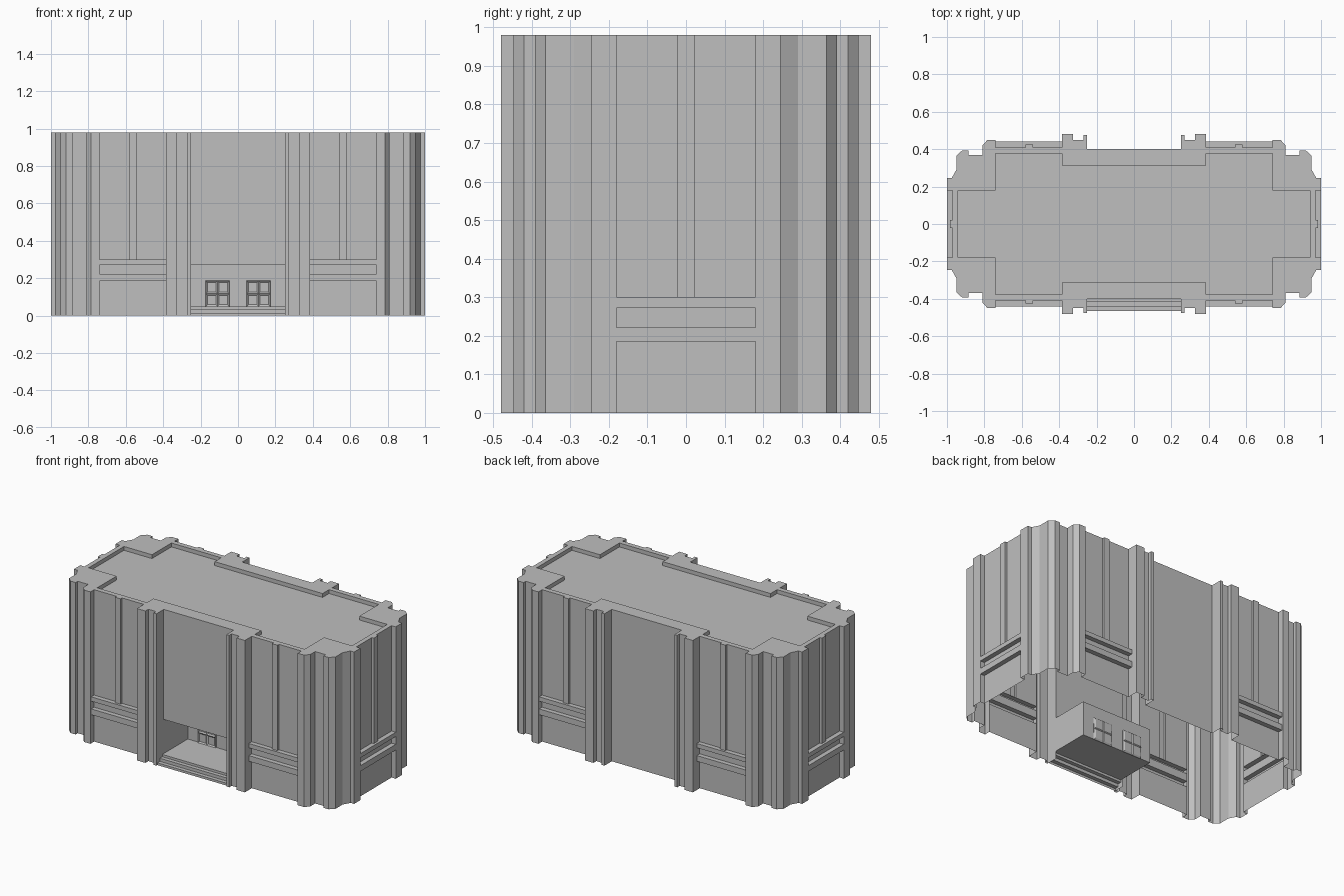
import bpy, bmesh
from mathutils import Vector

cube = bpy.data.objects.get("Cube")
if cube:
    bpy.data.objects.remove(cube)

TOP, ROOF, SILL = 0.98, 0.955, 0.30
UP = Vector((0, 0, 1))

stone = bpy.data.materials.new("grey_stone")
stone.use_nodes = True
stone.diffuse_color = (0.52, 0.52, 0.52, 1)
stone.node_tree.nodes["Principled BSDF"].inputs["Base Color"].default_value = stone.diffuse_color


def finish(bm, name):
    mesh = bpy.data.meshes.new(name)
    bm.to_mesh(mesh)
    bm.free()
    mesh.materials.append(stone)
    obj = bpy.data.objects.new(name, mesh)
    bpy.context.collection.objects.link(obj)
    return obj


def face(bm, points):
    return bm.faces.new([bm.verts.new(p) for p in points])


def mirrored(quarter):
    """Full clockwise loop from its back right quarter."""
    half = quarter + [(x, -y) for x, y in reversed(quarter)]
    return half + [(-x, y) for x, y in reversed(half)]


def strip(bm, centre, normal, half, profile):
    """Sweep a (distance out, height) profile sideways along a wall."""
    n = Vector(normal)
    side = UP.cross(n) * half
    pts = [Vector(centre) + n * d + UP * z for d, z in profile]
    for p, q in zip(pts, pts[1:]):
        face(bm, (p - side, q - side, q + side, p + side))


# Plan of piers, window recesses and mullions
plan = mirrored([
    (0.25, 0.40), (0.25, 0.475), (0.27, 0.475), (0.27, 0.45), (0.325, 0.45),
    (0.325, 0.48), (0.385, 0.48), (0.385, 0.41), (0.54, 0.41), (0.54, 0.425),
    (0.58, 0.425), (0.58, 0.41), (0.74, 0.41), (0.74, 0.448), (0.785, 0.448),
    (0.81, 0.42), (0.81, 0.37), (0.885, 0.37), (0.885, 0.392), (0.92, 0.392),
    (0.95, 0.365), (0.95, 0.29), (0.975, 0.245), (1.0, 0.245), (1.0, 0.18),
    (0.97, 0.18), (0.97, 0.022), (0.985, 0.022)])
roof_plan = mirrored([(0.385, 0.312), (0.385, 0.378), (0.74, 0.378),
                      (0.74, 0.18), (0.94, 0.18)])


def in_bay(p):
    x, y = abs(p[0]), abs(p[1])
    return (0.38 < x < 0.75 and 0.405 < y < 0.43) or (x < 0.99 and y < 0.19)


# Outer walls, open at the base
bm = bmesh.new()
for a, b in zip(plan, plan[1:] + plan[:1]):
    low = SILL if in_bay(a) and in_bay(b) else 0
    if a[1] == b[1] == -0.40:
        low = 0.27
    face(bm, ((*b, low), (*a, low), (*a, TOP), (*b, TOP)))
bmesh.ops.remove_doubles(bm, verts=bm.verts, dist=0.0001)
finish(bm, "outer_walls")

# Parapet top around a sunken roof
bm = bmesh.new()
edges = []
for loop in (plan, roof_plan):
    vs = [bm.verts.new((x, y, TOP)) for x, y in loop]
    edges += [bm.edges.new(pair) for pair in zip(vs, vs[1:] + vs[:1])]
bmesh.ops.triangle_fill(bm, edges=edges, use_beauty=True, normal=UP)
for f in bm.faces:
    f.normal_update()
    if f.normal.z < 0:
        f.normal_flip()
for a, b in zip(roof_plan, roof_plan[1:] + roof_plan[:1]):
    face(bm, ((*a, ROOF), (*b, ROOF), (*b, TOP), (*a, TOP)))
face(bm, [(x, y, ROOF) for x, y in reversed(roof_plan)])
finish(bm, "parapet_and_roof")

# Ledges and sunken panels under each window
deep = -0.03
ledges = [(deep, SILL), (0, SILL), (0, 0.272), (deep, 0.272), (deep, 0.222),
          (0, 0.222), (0, 0.185), (deep, 0.185), (deep, 0)]
bm = bmesh.new()
for s in (-1, 1):
    strip(bm, (s, 0, 0), (s, 0, 0), 0.18, ledges)
    for x in (-0.5625, 0.5625):
        strip(bm, (x, s * 0.44, 0), (0, s, 0), 0.1775, ledges)
finish(bm, "window_ledges")

# Entrance porch with steps
bm = bmesh.new()
strip(bm, (0, 0, 0), (0, -1, 0), 0.25, [
    (0.40, 0.27), (0.155, 0.27), (0.155, 0.05), (0.415, 0.05), (0.415, 0.035),
    (0.44, 0.035), (0.44, 0.015), (0.465, 0.015), (0.465, 0)])
for s in (-1, 1):
    x = s * 0.25
    side = [(x, -0.40, 0.05), (x, -0.155, 0.05), (x, -0.155, 0.27), (x, -0.40, 0.27)]
    face(bm, side if s > 0 else side[::-1])
finish(bm, "entrance_porch")

# Paned doors
for s, name in ((-1, "right_door"), (1, "left_door")):
    bm = bmesh.new()
    bmesh.ops.create_grid(bm, x_segments=2, y_segments=2, size=0.5)
    for v in bm.verts:
        v.co = (v.co.x * 0.124, -0.163, v.co.y * 0.135)
    bmesh.ops.recalc_face_normals(bm, faces=bm.faces)
    for f in bm.faces:
        f.normal_update()
        if f.normal.y > 0:
            f.normal_flip()
    bmesh.ops.inset_individual(bm, faces=bm.faces[:], thickness=0.012, depth=-0.006)
    door = finish(bm, name)
    door.location = (s * 0.11, 0, 0.1175)
    solid = door.modifiers.new("thickness", "SOLIDIFY")
    solid.thickness = 0.016
